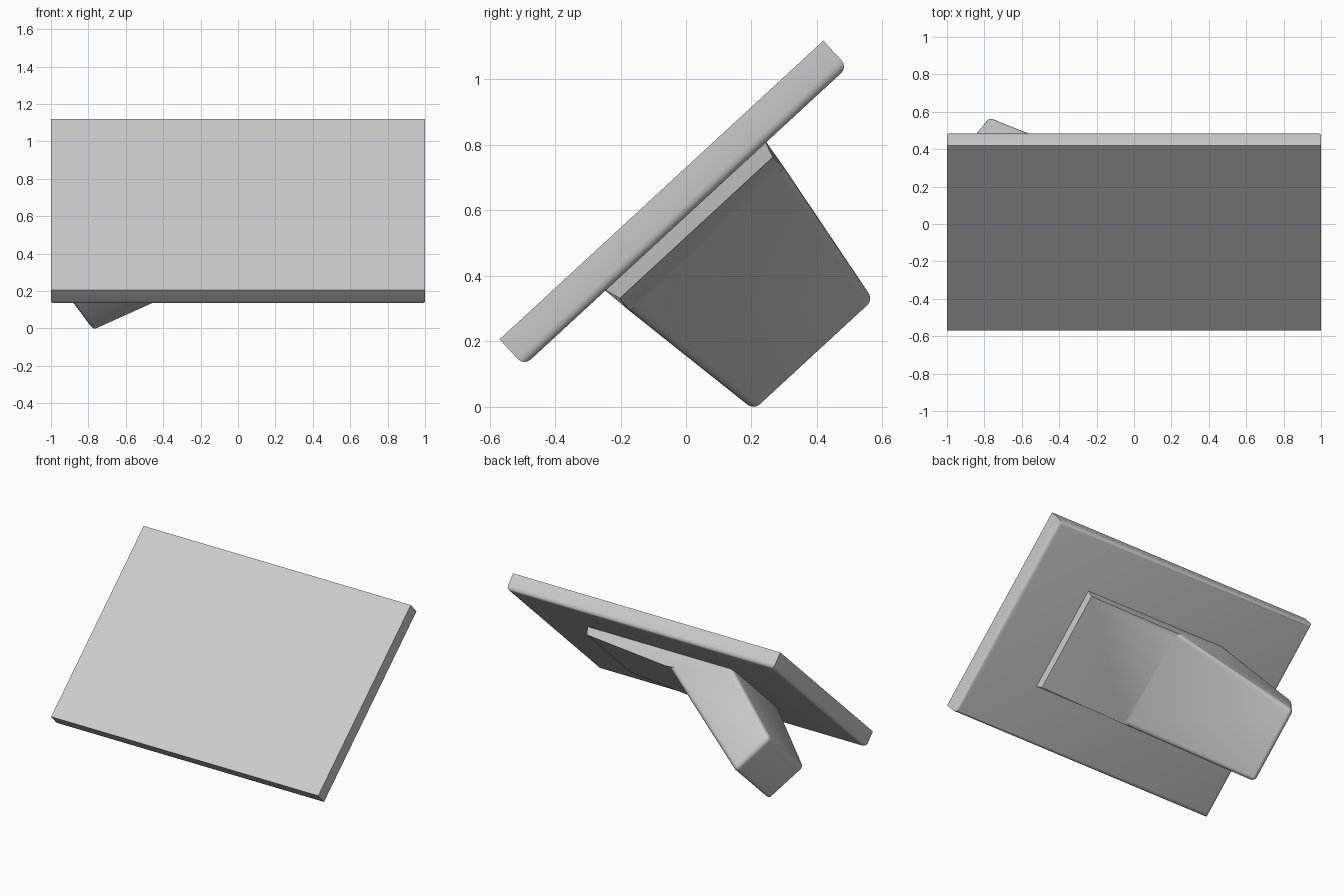
import bpy, bmesh
from mathutils import Vector

if "Cube" in bpy.data.objects:
    bpy.data.objects.remove(bpy.data.objects["Cube"])

ORIGIN = Vector((0, -0.075, 0.662))      # middle of the tilted front face
UP = Vector((0, 0.735, 0.678))           # along the panel, upwards
BACK = Vector((0, 0.678, -0.735))        # out of the panel's rear face


def place(x, u, v):
    return ORIGIN + Vector((x, 0, 0)) + UP * u + BACK * v


def finish(name, bm, bevel_edges, width, segments=4):
    bmesh.ops.recalc_face_normals(bm, faces=bm.faces)
    bmesh.ops.bevel(bm, geom=bevel_edges, offset=width, segments=segments,
                    profile=0.5, affect='EDGES')
    mesh = bpy.data.meshes.new(name)
    bm.to_mesh(mesh)
    bm.free()
    ob = bpy.data.objects.new(name, mesh)
    bpy.context.collection.objects.link(ob)
    bpy.context.view_layer.objects.active = ob
    ob.select_set(True)
    bpy.ops.object.shade_smooth_by_angle(angle=0.6)
    ob.select_set(False)


# Tilted panel: crisp front, rounded rear rim
bm = bmesh.new()
rings = []
for v in (0, 0.11):
    rings.append([bm.verts.new(place(x, u, v)) for x, u in
                  ((-1, -0.673), (1, -0.673), (1, 0.673), (-1, 0.673))])
front, rear = rings
bm.faces.new(front)
bm.faces.new(rear)
for i in range(4):
    j = (i + 1) % 4
    bm.faces.new((front[i], front[j], rear[j], rear[i]))
rim = [e for e in bm.edges if all(v in rear for v in e.verts)]
finish("panel", bm, rim, 0.028)

# Rear stand: shallow base plate bending into a tapered, angled leg
# (x, distance behind the front face, half width)
profile = [(0.566, 0.108, 0.333), (0.558, 0.157, 0.318), (-0.085, 0.207, 0.322),
           (-0.775, 0.697, 0.25), (-0.915, 0.44, 0.25), (-0.52, 0.108, 0.335)]
bm = bmesh.new()
sides = [[bm.verts.new(place(x, s * h, v)) for x, v, h in profile] for s in (-1, 1)]
a, b = sides
for side in sides:
    bm.faces.new([side[i] for i in (0, 1, 2, 5)])
    bm.faces.new([side[i] for i in (2, 3, 4, 5)])
for i in range(6):
    j = (i + 1) % 6
    bm.faces.new((a[i], a[j], b[j], b[i]))
pairs = [(s[i], s[i + 1]) for s in sides for i in (2, 3, 4)]
pairs += [(a[3], b[3]), (a[4], b[4])]
finish("stand_leg", bm, [bm.edges.get(p) for p in pairs], 0.028)
